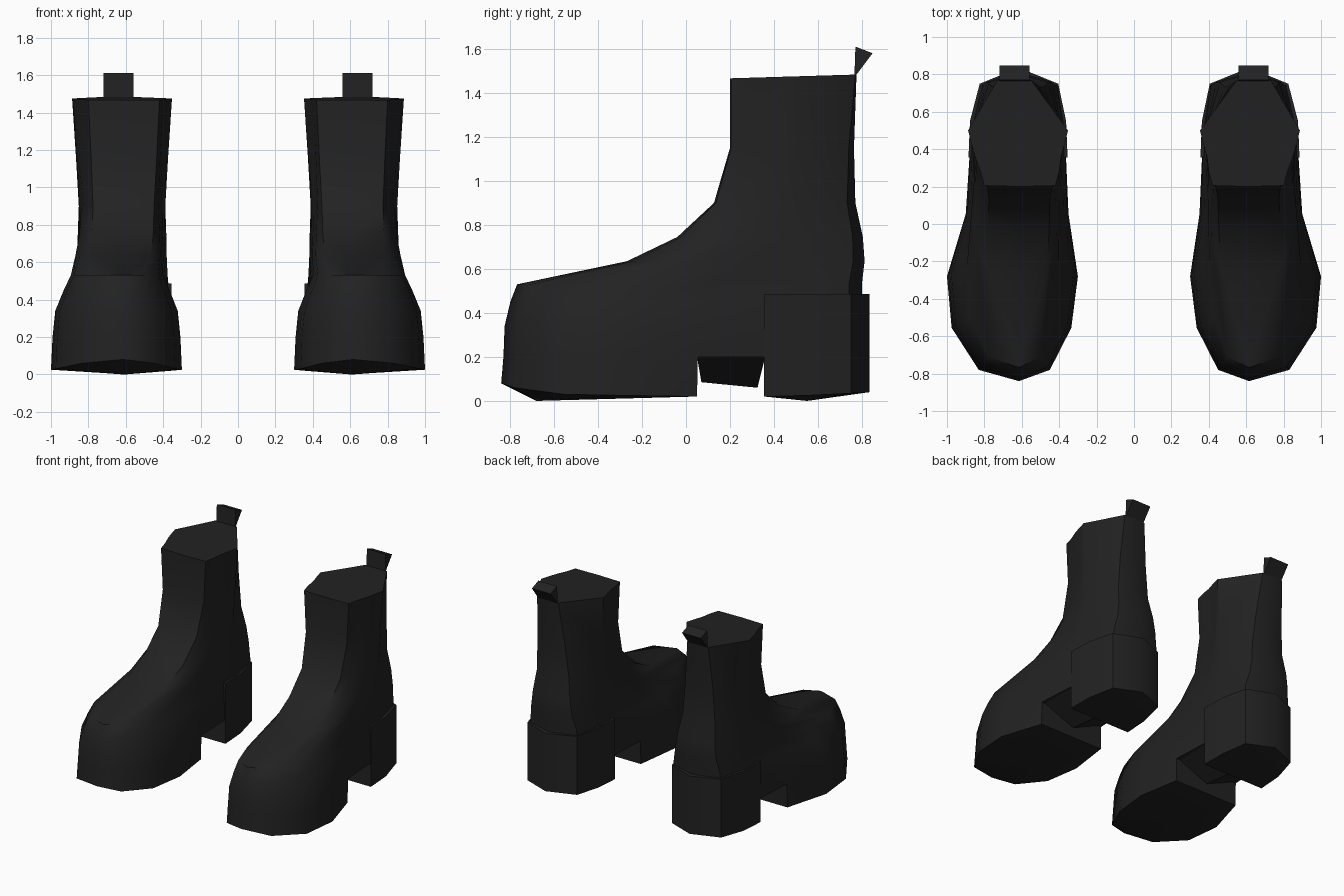
import bpy, bmesh, math

if "Cube" in bpy.data.objects:
    bpy.data.objects.remove(bpy.data.objects["Cube"])

leather = bpy.data.materials.new("black_leather")
leather.use_nodes = True
COLOUR = (0.016, 0.016, 0.016, 1)
leather.diffuse_color = COLOUR
leather.node_tree.nodes["Principled BSDF"].inputs["Base Color"].default_value = COLOUR

# Half outlines from toe to heel: y, half width, centre x
FOOT = [(-.84, 0, .615), (-.78, .19, .64), (-.555, .32, .655), (-.28, .35, .65),
        (.05, .275, .625), (.5, .25, .62), (.74, .205, .61), (.8, 0, .61)]
SHAFT = [(.2, 0, .61), (.205, .19, .61), (.28, .21, .61), (.36, .23, .62),
         (.43, .25, .62), (.5, .267, .62), (.77, .09, .64), (.775, 0, .64)]
# Rings: height, front blend to shaft, front width, back width, back shift
RINGS = [(.2, .01, .98, 1, 0), (.34, .015, .94, 1, 0), (.45, .04, .82, 1, 0),
         (.53, .07, .72, .97, 0), (.635, .55, .83, .92, .015), (.745, .77, .86, .9, .01),
         (.9, .93, .86, .87, -.02), (1.15, 1, .92, .92, -.02), (1.475, 1, 1, 1, 0)]


def mix(a, b, t):
    return a + (b - a) * t


def finish(name, bm):
    """Turn a bmesh into a smooth-shaded object mirrored into a pair."""
    bmesh.ops.recalc_face_normals(bm, faces=bm.faces)
    mesh = bpy.data.meshes.new(name)
    bm.to_mesh(mesh)
    bm.free()
    mesh.materials.append(leather)
    ob = bpy.data.objects.new(name, mesh)
    bpy.context.collection.objects.link(ob)
    bpy.ops.object.select_all(action='DESELECT')
    ob.select_set(True)
    bpy.context.view_layer.objects.active = ob
    bpy.ops.object.shade_smooth_by_angle(angle=math.radians(45))
    ob.modifiers.new("pair", 'MIRROR').use_mirror_merge = False


def both_sides(bm, points):
    """Vertices on the outer and inner side; points on the centre are shared."""
    outer = [bm.verts.new((cx + w, y, z)) for y, w, cx, z in points]
    inner = [o if w == 0 else bm.verts.new((cx - w, y, z))
             for o, (y, w, cx, z) in zip(outer, points)]
    return outer, inner


def bridge(bm, low, high):
    for a, b in zip(low, high):
        for i in range(len(a) - 1):
            bm.faces.new((a[i], a[i + 1], b[i + 1], b[i]))


def loop(sides):
    outer, inner = sides
    return outer + [v for v in reversed(inner) if v not in outer]


def fan(bm, ring, tip):
    centre = bm.verts.new(tip)
    for i, v in enumerate(ring):
        bm.faces.new((v, ring[(i + 1) % len(ring)], centre))


# Boot body with front platform
bm = bmesh.new()
rings = []
for z, t, front, back, shift in RINGS:
    points = []
    for i, (f, s) in enumerate(zip(FOOT, SHAFT)):
        blend = t if i < 6 else max(0, (z - .5) / .975)
        scale = front if i < 4 else back if i > 4 else (front + back) / 2
        if z < .3 and i == 4:
            scale = 1
        y = mix(f[0], s[0], blend) + (shift if i > 5 else 0)
        tilt = .03 * (y - .5) if z > 1.4 else 0
        points.append((y, mix(f[1], s[1], blend) * scale, mix(f[2], s[2], blend), z + tilt))
    rings.append(both_sides(bm, points))
for low, high in zip(rings, rings[1:]):
    bridge(bm, low, high)
bm.faces.new(loop(rings[-1]))
tread = [p + (z,) for p, z in zip(FOOT, (.08, .06, .03, .025, .02))]
sole = both_sides(bm, tread)
bridge(bm, sole, [side[:5] for side in rings[0]])
fan(bm, loop(sole), (.6, -.68, 0))
bm.faces.new((sole[0][4], sole[1][4], rings[0][1][4], rings[0][0][4]))
bm.faces.new(loop([side[4:] for side in rings[0]]))
finish("boot_body", bm)

# Heel block
bm = bmesh.new()
HEEL = [(.355, .265, .62), (.55, .257, .62), (.75, .21, .615), (.835, 0, .615)]
low = both_sides(bm, [p + (z,) for p, z in zip(HEEL, (.02, .025, .035, .04))])
high = both_sides(bm, [p + (.485,) for p in HEEL])
bridge(bm, low, high)
bm.faces.new(loop(high))
fan(bm, loop(low), (.62, .55, 0))
bm.faces.new((low[0][0], low[1][0], high[1][0], high[0][0]))
finish("heel_block", bm)

# Wedge under the arch
bm = bmesh.new()
ends = []
for y_top, y_low, z_low in ((.05, .07, .085), (.36, .325, .06)):
    ends.append([bm.verts.new(p) for p in
                 ((.87, y_top, .201), (.62, y_low, z_low), (.38, y_top, .201))])
for end in ends:
    bm.faces.new(end)
for i in range(3):
    j = (i + 1) % 3
    bm.faces.new((ends[0][i], ends[0][j], ends[1][j], ends[1][i]))
finish("arch_shank", bm)

# Pull tab at the back of the rim
bm = bmesh.new()
sides = [[bm.verts.new((x, y, z)) for y, z in ((.765, 1.47), (.77, 1.61), (.848, 1.58))]
         for x in (.56, .72)]
for side in sides:
    bm.faces.new(side)
for i in range(3):
    j = (i + 1) % 3
    bm.faces.new((sides[0][i], sides[0][j], sides[1][j], sides[1][i]))
finish("pull_tab", bm)
